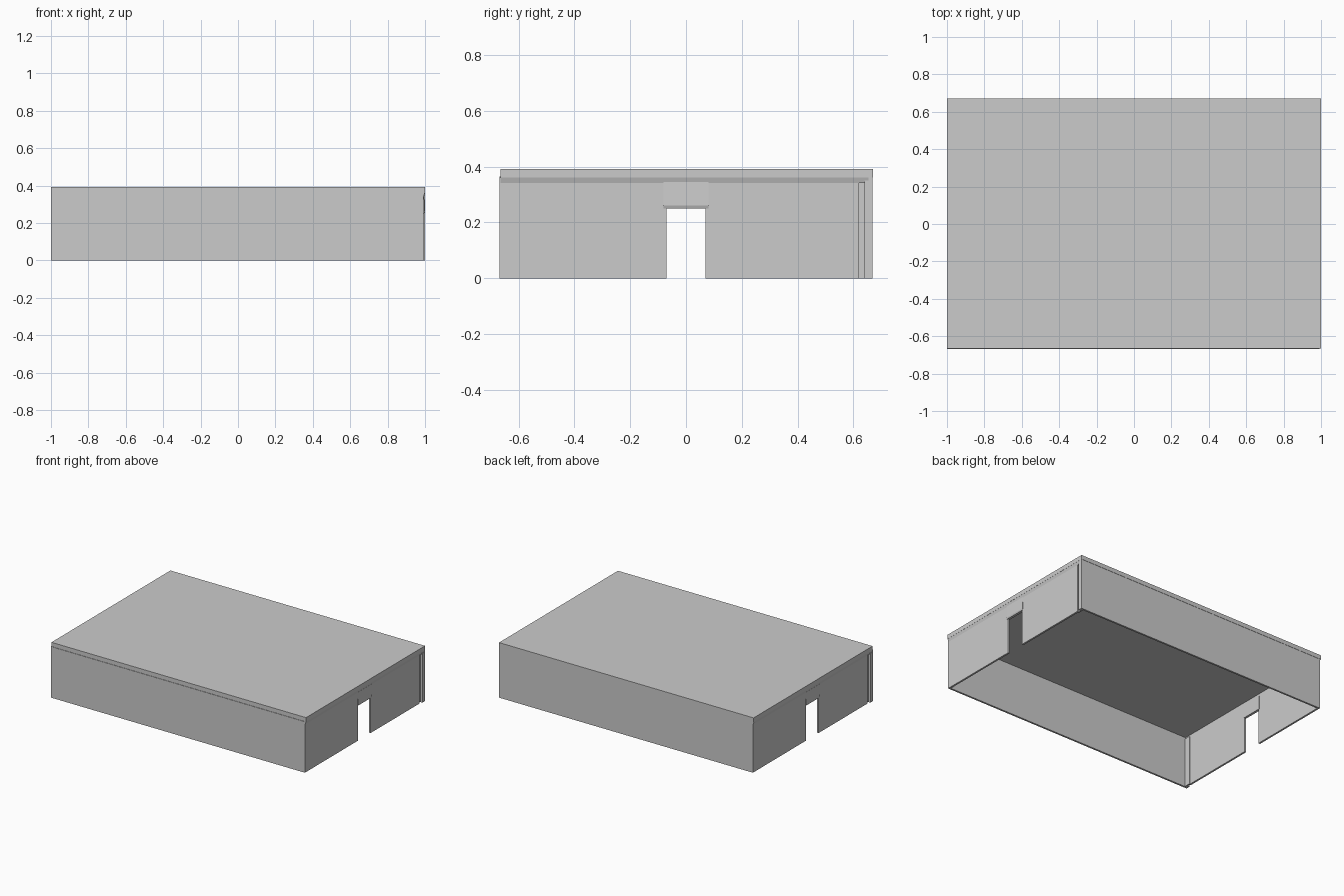
import bpy, bmesh
from mathutils import Matrix

if "Cube" in bpy.data.objects:
    bpy.data.objects.remove(bpy.data.objects["Cube"])

TURN = Matrix.Rotation(3.141592653589793, 4, 'Z')


def make(name, verts, faces, turned=False):
    me = bpy.data.meshes.new(name)
    me.from_pydata(verts, [], faces)
    bm = bmesh.new()
    bm.from_mesh(me)
    if turned:
        bmesh.ops.transform(bm, matrix=TURN, verts=bm.verts)
    bmesh.ops.recalc_face_normals(bm, faces=bm.faces)
    bm.to_mesh(me)
    bm.free()
    ob = bpy.data.objects.new(name, me)
    bpy.context.collection.objects.link(ob)
    return ob


def prism(name, profile, axis, a, b, turned=False):
    """Extrude a closed 2D profile along x (profile is y,z) or y (profile is x,z)."""
    n = len(profile)

    def point(p, t):
        return (t, p[0], p[1]) if axis == 'x' else (p[0], t, p[1])
    verts = [point(p, a) for p in profile] + [point(p, b) for p in profile]
    faces = [tuple(range(n)), tuple(range(2 * n - 1, n - 1, -1))]
    faces += [(i, (i + 1) % n, (i + 1) % n + n, i + n) for i in range(n)]
    return make(name, verts, faces, turned)


def box(name, x0, x1, y0, y1, z0, z1, turned=False):
    return prism(name, [(y0, z0), (y1, z0), (y1, z1), (y0, z1)], 'x', x0, x1, turned)


# Flat lid
box("lid_panel", -1, 1, -0.665, 0.67, 0.362, 0.392)

# The two halves match under a half turn
for turned, side in ((False, "a"), (True, "b")):
    # Long wall
    box("long_wall_" + side, -1, 0.993, -0.668, -0.655, 0, 0.362, turned)

    # End wall with a central doorway cut from the bottom
    outline = [(-0.668, 0), (-0.07, 0), (-0.07, 0.25), (0.07, 0.25),
               (0.07, 0), (0.62, 0), (0.62, 0.362), (-0.668, 0.362)]
    prism("end_wall_" + side, outline, 'x', 0.98, 0.993, turned)

    # Gently tilted lintel flap over the doorway
    prism("lintel_" + side, [(0.978, 0.25), (0.995, 0.25), (0.9985, 0.26),
                             (0.995, 0.345), (0.978, 0.345)],
          'y', -0.08, 0.08, turned)

    # Folded corner tab with a narrow slot beside it
    box("corner_inner_tab_" + side, 0.974, 0.982, 0.61, 0.66, 0, 0.35, turned)
    box("corner_post_" + side, 0.985, 1.0, 0.64, 0.668, 0, 0.35, turned)

    # Undercut rim below the lid edge
    prism("lid_rim_" + side, [(0.98, 0.342), (0.993, 0.342), (1.0, 0.365), (0.98, 0.365)],
          'y', -0.665, 0.668, turned)
